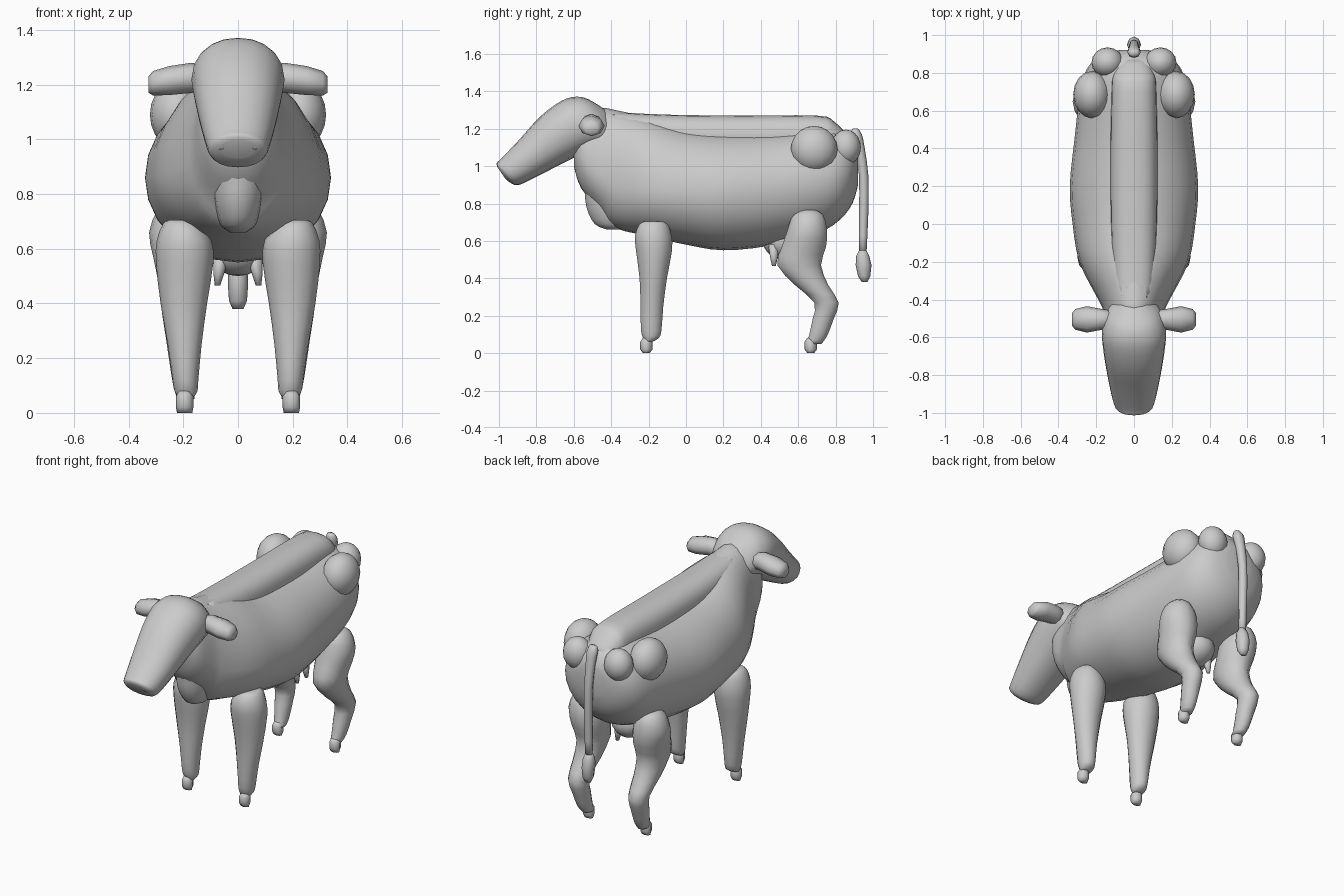
import bpy, bmesh, math
from mathutils import Vector


def finish(bm, name):
    bmesh.ops.recalc_face_normals(bm, faces=bm.faces)
    me = bpy.data.meshes.new(name)
    bm.to_mesh(me)
    bm.free()
    me.shade_smooth()
    ob = bpy.data.objects.new(name, me)
    bpy.context.collection.objects.link(ob)
    return ob


def smooth_rows(rows, k):
    # Catmull-Rom in-betweens of the section table
    out = []
    for i in range(len(rows) - 1):
        quad = [rows[max(0, min(len(rows) - 1, j))] for j in (i - 1, i, i + 1, i + 2)]
        for s in range(k):
            t = s / k
            out.append([0.5 * (2 * b + (c - a) * t + (2 * a - 5 * b + 4 * c - d) * t * t
                               + (3 * b - a - 3 * c + d) * t ** 3) for a, b, c, d in zip(*quad)])
    return out + [list(rows[-1])]


def loft(name, rings, n=20, p=1.0):
    # ring = centre, side vector, up vector, down vector
    bm = bmesh.new()
    loops = []
    for c, u, up, dn in rings:
        loop = []
        for i in range(n):
            a = 2 * math.pi * i / n
            ca, sa = math.cos(a), math.sin(a)
            ca = math.copysign(abs(ca) ** p, ca)
            sa = math.copysign(abs(sa) ** p, sa)
            v = up * sa if sa >= 0 else dn * -sa
            loop.append(bm.verts.new(c + u * ca + v))
        loops.append(loop)
    for a, b in zip(loops, loops[1:]):
        for i in range(n):
            j = (i + 1) % n
            bm.faces.new((a[i], a[j], b[j], b[i]))
    bm.faces.new(loops[0])
    bm.faces.new(loops[-1])
    return finish(bm, name)


def along_y(name, rows, k=3, n=24, p=1.0):
    # rows: y, z bottom, z widest, z top, half width
    R = []
    for y, b, m, t, w in smooth_rows(rows, k):
        R.append((Vector((0, y, m)), Vector((w, 0, 0)), Vector((0, 0, t - m)), Vector((0, 0, b - m))))
    return loft(name, R, n, p)


def along_z(name, rows, side=1, k=2, n=14, p=1.0):
    # rows: z, y front, y back, x centre, half width
    R = []
    for z, y0, y1, x, w in smooth_rows(rows, k):
        d = Vector((0, (y1 - y0) / 2, 0))
        R.append((Vector((side * x, (y0 + y1) / 2, z)), Vector((w, 0, 0)), d, -d))
    return loft(name, R, n, p)


def blob(name, loc, size, u=16, v=10):
    bm = bmesh.new()
    bmesh.ops.create_uvsphere(bm, u_segments=u, v_segments=v, radius=1)
    bmesh.ops.scale(bm, vec=size, verts=bm.verts)
    bmesh.ops.translate(bm, vec=loc, verts=bm.verts)
    return finish(bm, name)


# barrel of the body
along_y("body", [
    (-.60, 1.00, 1.08, 1.20, .07), (-.56, .88, 1.05, 1.28, .13), (-.45, .75, .95, 1.31, .165),
    (-.38, .67, .90, 1.30, .20), (-.2, .625, .87, 1.26, .29), (0, .58, .86, 1.20, .325),
    (.2, .55, .86, 1.18, .34), (.45, .575, .88, 1.18, .315), (.7, .64, .92, 1.20, .285),
    (.82, .71, .95, 1.19, .25), (.89, .80, .98, 1.14, .18), (.92, .90, 1.00, 1.08, .08)])

# raised backbone
along_y("spine", [
    (-.40, 1.1, 1.2, 1.29, .10), (-.1, 1.08, 1.16, 1.275, .12), (.3, 1.08, 1.15, 1.27, .125),
    (.7, 1.08, 1.15, 1.27, .12), (.79, 1.05, 1.14, 1.24, .11), (.87, 1.04, 1.1, 1.16, .07)], n=20, p=.8)

# chest keel
along_z("brisket", [
    (.66, -.42, -.34, 0, .03), (.69, -.49, -.3, 0, .065), (.78, -.535, -.3, 0, .09),
    (.90, -.55, -.3, 0, .10), (1.0, -.585, -.35, 0, .09), (1.08, -.58, -.4, 0, .06)], k=3)

# head, sections square to its sloping axis
perp = Vector((0, -.56, .83))
head = smooth_rows([
    (-.988, .965, .04, .06), (-.975, .965, .065, .09), (-.94, .97, .085, .11), (-.83, 1.05, .11, .135),
    (-.70, 1.15, .14, .158), (-.58, 1.22, .155, .17), (-.50, 1.24, .158, .155),
    (-.45, 1.25, .13, .12), (-.41, 1.26, .06, .06)], 3)
loft("head", [(Vector((0, y, z)), Vector((w, 0, 0)), perp * h, perp * -h) for y, z, h, w in head], 20, .92)

# tail and tuft
along_z("tail", [
    (1.20, .89, .92, 0, .022), (1.17, .88, .94, 0, .035), (1.10, .90, .955, 0, .03),
    (.95, .925, .975, 0, .025), (.75, .925, .975, 0, .025), (.53, .925, .965, 0, .022)], n=8)
along_z("tail_tuft", [
    (.56, .93, .96, 0, .018), (.52, .91, .98, 0, .035), (.47, .907, .992, 0, .037),
    (.41, .92, .985, 0, .033), (.38, .94, .97, 0, .02)], n=8, k=1)

# udder
blob("udder", (0, .53, .60), (.11, .12, .10))

for s, tag in ((-1, "left"), (1, "right")):
    # legs
    along_z("front_leg_" + tag, [
        (.705, -.22, -.12, .215, .04), (.69, -.25, -.095, .205, .07), (.63, -.275, -.075, .197, .10),
        (.55, -.27, -.072, .195, .105), (.40, -.25, -.10, .198, .085), (.25, -.245, -.12, .195, .062),
        (.12, -.242, -.13, .192, .047), (.08, -.23, -.145, .19, .042), (.06, -.22, -.18, .19, .03)], s)
    along_z("hind_leg_" + tag, [
        (.765, .62, .69, .23, .03), (.74, .57, .735, .225, .07), (.66, .54, .757, .22, .105),
        (.57, .51, .752, .21, .10), (.47, .485, .725, .205, .085), (.36, .585, .765, .205, .072),
        (.27, .685, .818, .205, .058), (.18, .675, .79, .20, .05), (.09, .655, .755, .195, .04),
        (.05, .64, .725, .19, .03)], s)
    # hooves
    for part, y in (("front", -.212), ("hind", .667)):
        along_z(part + "_hoof_" + tag, [
            (.08, y - .02, y + .02, .195, .022), (.06, y - .033, y + .033, .195, .032),
            (.02, y - .033, y + .033, .195, .032), (0, y - .018, y + .018, .195, .028)], s, k=1, n=8)
    # rump bulges
    blob("hip_" + tag, (s * .222, .685, 1.09), (.1, .125, .125))
    blob("pin_bone_" + tag, (s * .14, .855, 1.10), (.085, .08, .095))
    # ears
    ear = [(.10, 1.22, .045, .045), (.17, 1.225, .055, .055), (.25, 1.215, .07, .053),
           (.31, 1.205, .055, .045), (.327, 1.2, .035, .03)]
    loft("ear_" + tag, [(Vector((s * x, -.505, z)), Vector((0, a, 0)), Vector((0, 0, b)),
                         Vector((0, 0, -b))) for x, z, a, b in ear], 8)
    # nostrils
    bpy.ops.mesh.primitive_torus_add(location=(s * .062, -.976, .985), rotation=(math.radians(80), 0, s * .35),
                                     major_radius=.02, minor_radius=.008, major_segments=12, minor_segments=6)
    bpy.context.object.name = "nostril_" + tag
    # teats
    for y in (.47, .56):
        along_z("teat_" + tag, [(.58, y - .03, y + .03, .06, .03), (.51, y - .02, y + .02, .07, .02),
                                (.465, y - .01, y + .01, .075, .01)], s, k=1, n=8)
